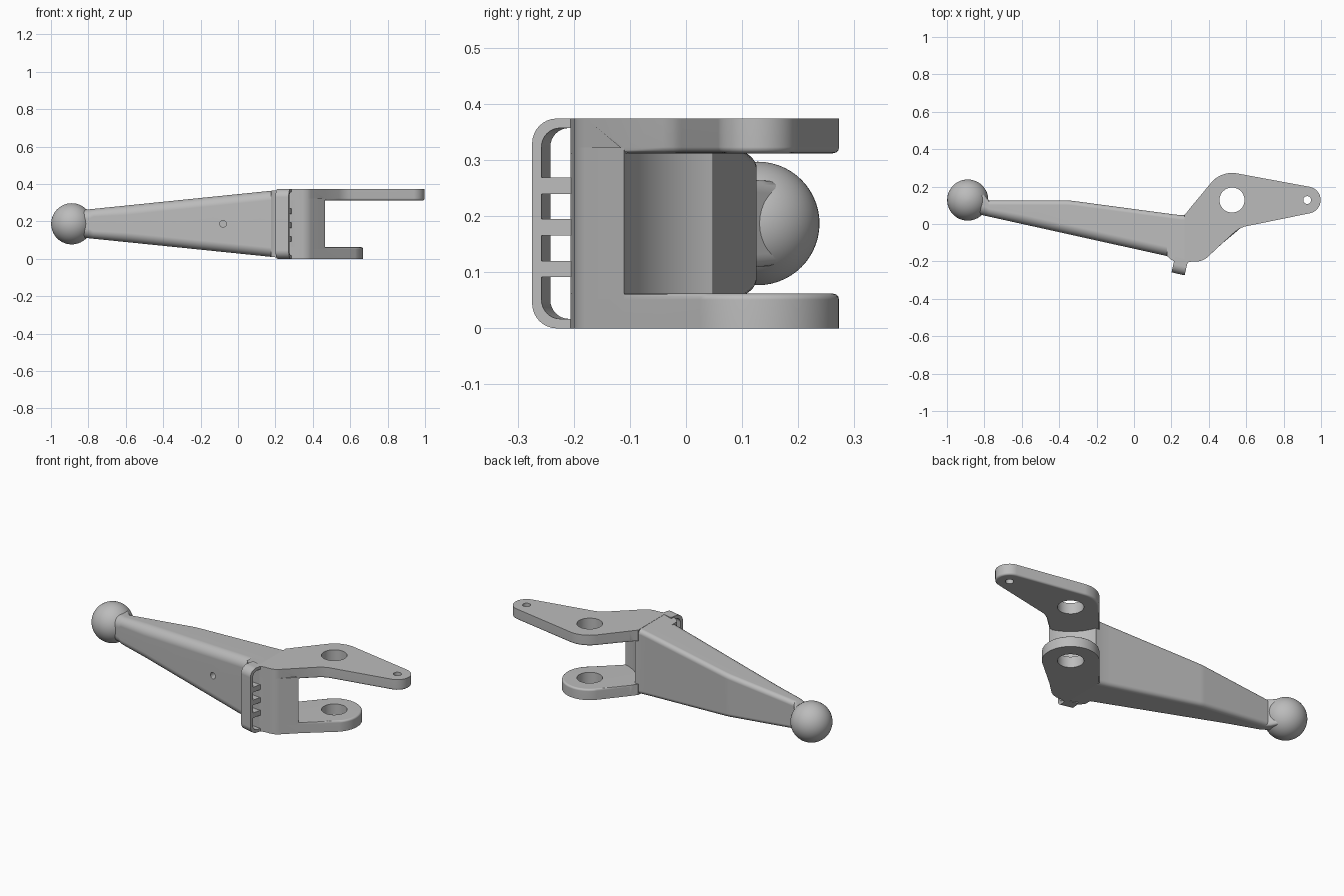
import bpy, bmesh, math
from math import sin, cos, radians, pi
from mathutils import Matrix, Vector

cube = bpy.data.objects.get("Cube")
if cube:
    bpy.data.objects.remove(cube, do_unlink=True)

grey = bpy.data.materials.new("cast metal grey")
grey.use_nodes = True
grey.diffuse_color = (0.5, 0.5, 0.5, 1)
grey.node_tree.nodes["Principled BSDF"].inputs["Base Color"].default_value = grey.diffuse_color

MID = 0.187             # half of the full height
PLATE = 0.062           # fork plate thickness
PIVOT = (0.524, 0.128)
TIP = (0.926, 0.128)
parts = []


def finish(name, bm, matrix=None):
    mesh = bpy.data.meshes.new(name)
    bm.to_mesh(mesh)
    bm.free()
    mesh.materials.append(grey)
    ob = bpy.data.objects.new(name, mesh)
    if matrix:
        ob.matrix_world = matrix
    bpy.context.collection.objects.link(ob)
    parts.append(ob)
    return ob


def arc(center, r, start, end, steps):
    angles = [radians(start + (end - start) * i / steps) for i in range(steps + 1)]
    return [(center[0] + r * cos(a), center[1] + r * sin(a)) for a in angles]


def loft(rings):
    """Skin a list of equally long rings and cap both ends."""
    bm = bmesh.new()
    rows = [[bm.verts.new(p) for p in ring] for ring in rings]
    n = len(rows[0])
    for a, b in zip(rows, rows[1:]):
        for i in range(n):
            bm.faces.new((a[i], a[(i + 1) % n], b[(i + 1) % n], b[i]))
    bm.faces.new(rows[0][::-1])
    bm.faces.new(rows[-1])
    bm.normal_update()
    bmesh.ops.recalc_face_normals(bm, faces=bm.faces)
    bm.normal_update()
    return bm


def prism(outline, low, high):
    """Extrude a plan outline between two heights, given as functions of x."""
    return loft([[(x, y, f(x)) for x, y in outline] for f in (low, high)])


def drill(ob, location, r, depth, axis="Z"):
    rot = (pi / 2, 0, 0) if axis == "Y" else (0, 0, 0)
    bpy.ops.mesh.primitive_cylinder_add(vertices=40, radius=r, depth=depth,
                                        location=location, rotation=rot)
    cutter = bpy.context.object
    cutter.hide_render = True
    cutter.data.materials.append(grey)
    mod = ob.modifiers.new("hole", "BOOLEAN")
    mod.operation, mod.solver, mod.object = "DIFFERENCE", "EXACT", cutter
    bpy.context.view_layer.objects.active = ob
    bpy.ops.object.modifier_apply(modifier=mod.name)
    bpy.data.objects.remove(cutter, do_unlink=True)


# Tapered arm with broad front fillets, small back fillets and a flared neck
def half_height(x):
    return min(MID, 0.078 + 0.102 * (x + 0.79))


def arm_ring(x):
    front = 0.045 - 0.2216 * (x + 0.8)
    back = max(0.126 - max(0, x + 0.345) * 0.134, 0.047)
    back += min(0.045, max(0, -0.775 - x) * 1.2)
    h = half_height(x)
    rf = min(0.05, (back - front) * 0.48)
    rb = 0.024
    pts = []
    for y, sy, sz, r, a in ((back, -1, -1, rb, 360), (front, 1, -1, rf, 270),
                            (front, 1, 1, rf, 180), (back, -1, 1, rb, 90)):
        pts += arc((y + sy * r, MID + sz * (h - r)), r, a, a - 90, 7)
    return [(x, y, z) for y, z in pts]


arm = finish("lever_arm", loft([arm_ring(x) for x in
             (-0.84, -0.81, -0.79, -0.775, -0.6, -0.36, -0.33, 0.0, 0.2, 0.25, 0.285)]))
drill(arm, (-0.08, -0.08, MID), 0.018, 0.16, "Y")

# Ball end
ball = bmesh.new()
bmesh.ops.create_uvsphere(ball, u_segments=48, v_segments=28, radius=0.11)
finish("ball_end", ball, Matrix.Translation((-0.889, 0.128, MID)))

# Shoulder where the arm meets the fork
finish("shoulder", prism(
    [(0.175, -0.1), (0.177, -0.172), (0.195, -0.188), (0.215, -0.2),
     (0.28, -0.206), (0.28, -0.1)],
    lambda x: MID - half_height(x), lambda x: MID + half_height(x)))

# Web between the plates, hollowed concentrically with the pivot
hollow = arc(PIVOT, 0.246, 256, 199, 20)
finish("fork_web", prism(
    [(0.25, 0.03), (0.25, -0.19), (0.28, -0.206), (0.315, -0.2), (0.345, -0.2),
     (0.37, -0.193), (0.39, -0.18)] + hollow + [(0.28, 0.046)],
    lambda x: PLATE - 0.01, lambda x: 2 * MID - PLATE + 0.01))

# Fork plates with rounded inner rims
front_edge = [(0.27, 0.05), (0.27, -0.205), (0.285, -0.206), (0.315, -0.2),
              (0.345, -0.2), (0.37, -0.193), (0.39, -0.18), (0.465, -0.11)]
pivot_back = [(0.3, 0.085), (0.284, 0.064)]


def plate(name, outline, low, high, inner):
    bm = prism(outline, lambda x: low, lambda x: high)
    rim = []
    for e in bm.edges:
        m = (e.verts[0].co + e.verts[1].co) / 2
        if all(abs(v.co.z - inner) < 1e-4 for v in e.verts) and (m.x > 0.466 or m.y > 0.09):
            rim.append(e)
    bmesh.ops.bevel(bm, geom=rim, offset=0.011, segments=3, profile=0.5, affect="EDGES")
    ob = finish(name, bm)
    drill(ob, (*PIVOT, (low + high) / 2), 0.067, 0.2)
    return ob


plate("lower_fork_plate", front_edge + arc(PIVOT, 0.145, -45, 140, 32) + pivot_back,
      0, PLATE, PLATE)
long_front = [(0.54, -0.041), (0.565, -0.024), (0.59, -0.014), (0.62, -0.008)]
upper = plate("upper_fork_plate", front_edge + long_front + arc(TIP, 0.072, -78, 80, 16)
              + arc(PIVOT, 0.145, 80, 140, 12) + pivot_back,
              2 * MID - PLATE, 2 * MID, 2 * MID - PLATE)
drill(upper, (*TIP, 2 * MID), 0.021, 0.3)

# Rounded guard frame with three ribs, set slightly askew on the shoulder
guard_place = Matrix.Translation((0.25, -0.203, 0)) @ Matrix.Rotation(-0.222, 4, "Z")


def guard_path(inset, r):
    """Side profile of the guard as (outward distance, height) points."""
    out, top = 0.065 - inset, 2 * MID - inset
    bend = arc((out - r, inset + r), r, -90, 0, 8) + arc((out - r, top - r), r, 0, 90, 8)
    return [(-0.02, inset)] + bend + [(-0.02, top)]


loop = guard_path(0, 0.045) + guard_path(0.017, 0.034)[::-1]
finish("guard_frame", loft([[(u, -d, z) for d, z in loop] for u in (-0.036, 0.036)]),
       guard_place)
for i, z in enumerate((0.106, 0.18, 0.254)):
    rib = bmesh.new()
    bmesh.ops.create_cube(rib, size=1)
    bmesh.ops.scale(rib, vec=(0.07, 0.075, 0.029), verts=rib.verts)
    bmesh.ops.translate(rib, vec=Vector((0, -0.018, z)), verts=rib.verts)
    finish(f"guard_rib_{i + 1}", rib, guard_place)

# Smooth rounded surfaces, keeping edges sharp
bpy.ops.object.select_all(action="DESELECT")
for ob in parts:
    ob.select_set(True)
bpy.context.view_layer.objects.active = parts[0]
bpy.ops.object.shade_smooth_by_angle(angle=radians(32))
for ob in parts:
    ob.modifiers.new("even shading", "WEIGHTED_NORMAL").keep_sharp = True
